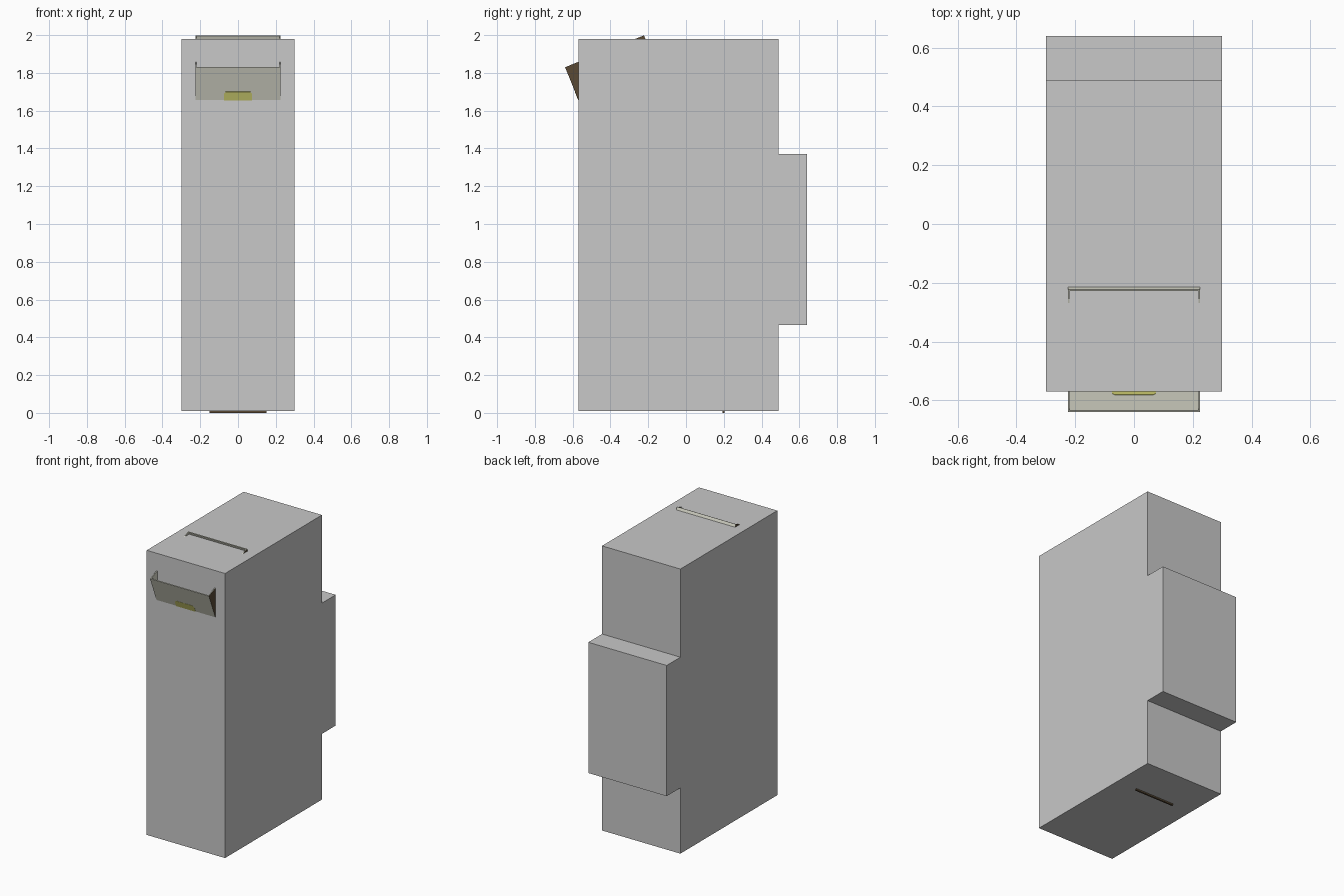
import bpy, bmesh, math
from mathutils import Matrix, Vector

cube = bpy.data.objects.get("Cube")
if cube:
    bpy.data.objects.remove(cube)


def material(name, rgb):
    m = bpy.data.materials.new(name)
    m.use_nodes = True
    col = (*rgb, 1.0)
    m.diffuse_color = col
    m.node_tree.nodes["Principled BSDF"].inputs["Base Color"].default_value = col
    return m


GREY = material("body_grey", (0.58, 0.58, 0.58))
CREAM = material("pale_cream", (0.69, 0.69, 0.59))
YELLOW = material("dull_yellow", (0.66, 0.65, 0.17))
BROWN = material("dark_brown", (0.10, 0.067, 0.036))


def extrude(name, outline, depth, axes, origin, mats):
    """Extrude a flat outline along the third axis, between depth[0] and depth[1]."""
    ax, ay, az = (Vector(a) for a in axes)
    o = Vector(origin)
    bm = bmesh.new()
    low, high = ([bm.verts.new(o + ax * u + ay * v + az * d) for u, v in outline] for d in depth)
    bm.faces.new(low)
    bm.faces.new(high)
    n = len(outline)
    for i in range(n):
        j = (i + 1) % n
        bm.faces.new((low[i], low[j], high[j], high[i]))
    bmesh.ops.recalc_face_normals(bm, faces=bm.faces)
    me = bpy.data.meshes.new(name)
    bm.to_mesh(me)
    bm.free()
    for m in mats:
        me.materials.append(m)
    ob = bpy.data.objects.new(name, me)
    bpy.context.collection.objects.link(ob)
    return ob


def rect(u0, u1, v0, v1):
    return [(u0, v0), (u1, v0), (u1, v1), (u0, v1)]


X, Y, Z = (1, 0, 0), (0, 1, 0), (0, 0, 1)

# Cabinet body with the stepped rear housing, as one side profile
side = [(-0.57, 0.01), (0.49, 0.01), (0.49, 0.465), (0.64, 0.465),
        (0.64, 1.37), (0.49, 1.37), (0.49, 1.98), (-0.57, 1.98)]
extrude("cabinet_body", side, (-0.30, 0.30), (Y, Z, X), (0, 0, 0), [GREY])

# Open tray tilted through the front and top of the cabinet
tilt = math.radians(22)
U = (0, math.cos(tilt), math.sin(tilt))    # towards the rear
V = (0, -math.sin(tilt), math.cos(tilt))   # towards the tray's open top
LIP = (0, -0.64, 1.83)
LENGTH, DEEP, HALF, WALL = 0.45, 0.25, 0.225, 0.006

extrude("tray_front", rect(-HALF, HALF, -DEEP, 0), (0, WALL), (X, V, U), LIP, [CREAM])
extrude("tray_back", rect(-HALF, HALF, -DEEP, 0), (LENGTH - WALL, LENGTH), (X, V, U), LIP, [CREAM])
extrude("tray_floor", rect(-HALF, HALF, 0, LENGTH), (-DEEP, -DEEP + WALL), (X, U, V), LIP, [CREAM])

# Tray sides: brown on the outside, pale inside
for name, s in (("tray_side_left", 1), ("tray_side_right", -1)):
    ob = extrude(name, rect(0, LENGTH, -DEEP, 0), (s * (HALF - WALL), s * (HALF + 0.0005)),
                 (U, V, X), LIP, [CREAM, BROWN])
    for p in ob.data.polygons:
        p.material_index = 1 if p.normal.x * s > 0.5 else 0

# Yellow label with clipped corners, seen on both faces of the tray front
label = [(-0.075, -0.22), (0.075, -0.22), (0.075, -0.153), (0.065, -0.14),
         (-0.065, -0.14), (-0.075, -0.153)]
extrude("tray_label", label, (-0.001, WALL + 0.001), (X, V, U), LIP, [YELLOW])

# Thin dark strip under the base
extrude("base_strip", rect(-0.15, 0.15, 0.192, 0.204), (0.0, 0.012), (X, Y, Z), (0, 0, 0), [BROWN])
